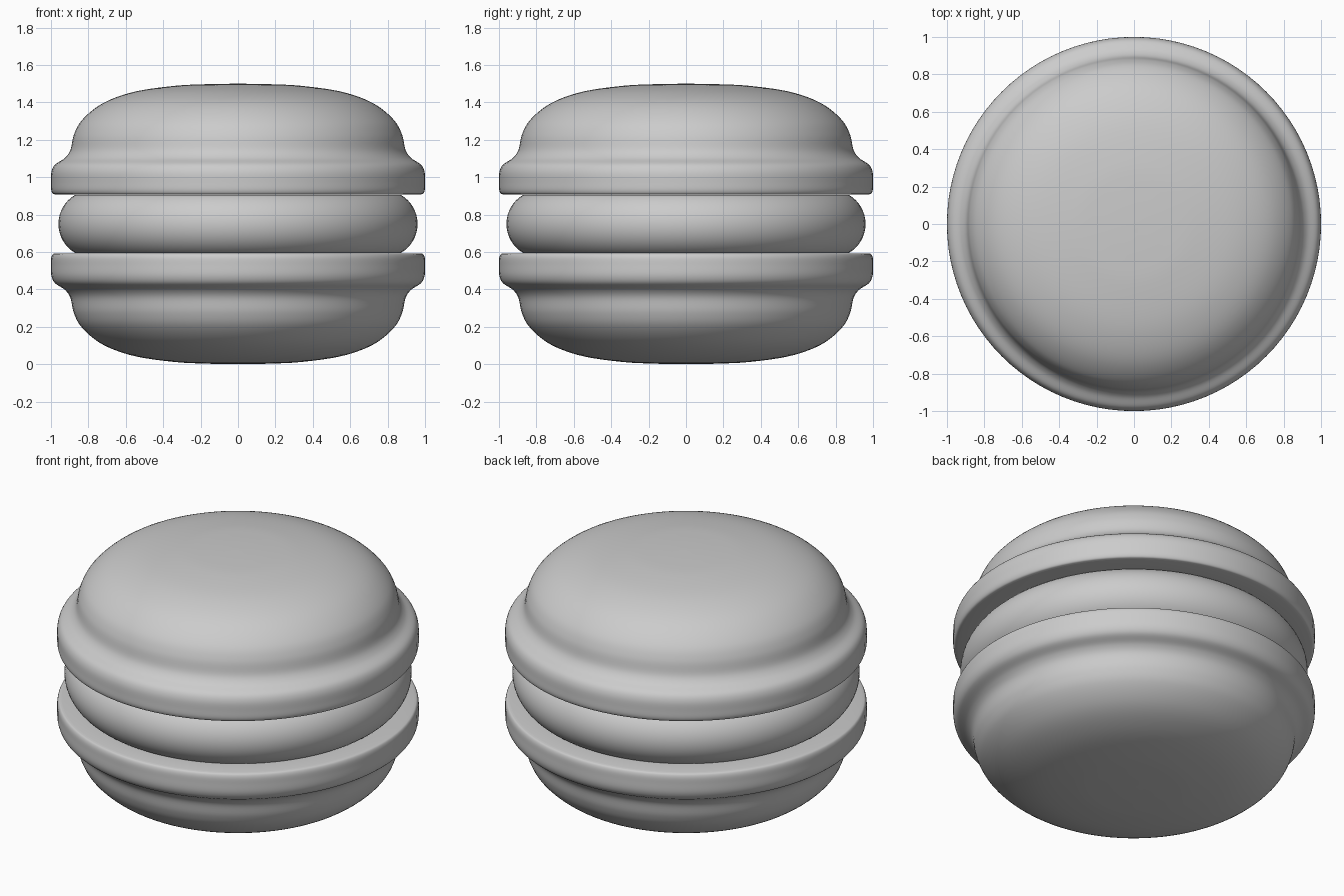
import bpy, bmesh, math
from mathutils import Vector

if "Cube" in bpy.data.objects:
    bpy.data.objects.remove(bpy.data.objects["Cube"])

SEGMENTS = 96
MID = 0.75  # height of the mirror plane


def smooth_curve(points, steps=6):
    """Catmull-Rom curve through (radius, z) points."""
    p = [Vector(q) for q in points]
    p = [2 * p[0] - p[1]] + p + [2 * p[-1] - p[-2]]
    out = []
    for i in range(1, len(p) - 2):
        a, b, c, d = p[i - 1:i + 3]
        # centripetal-style tangents for uneven spacing
        ta, tb, tc = [max((v - u).length, 1e-6) ** 0.5 for u, v in ((a, b), (b, c), (c, d))]
        m1 = tb * ((b - a) / ta - (c - a) / (ta + tb) + (c - b) / tb)
        m2 = tb * ((c - b) / tb - (d - b) / (tb + tc) + (d - c) / tc)
        for k in range(steps):
            t = k / steps
            out.append((2*t**3 - 3*t*t + 1) * b + (t**3 - 2*t*t + t) * m1
                       + (3*t*t - 2*t**3) * c + (t**3 - t*t) * m2)
    out.append(p[-2])
    return [(max(v.x, 0.0), v.y) for v in out]


def lathe(name, profile):
    """Spin a (radius, z) profile about z; the ends lie on the axis."""
    bm = bmesh.new()
    verts = [bm.verts.new((r, 0, z)) for r, z in profile]
    edges = [bm.edges.new(e) for e in zip(verts, verts[1:])]
    bmesh.ops.spin(bm, geom=verts + edges, axis=(0, 0, 1), cent=(0, 0, 0),
                   angle=2 * math.pi, steps=SEGMENTS, use_duplicate=False)
    bmesh.ops.remove_doubles(bm, verts=bm.verts, dist=1e-5)
    bmesh.ops.recalc_face_normals(bm, faces=bm.faces)
    mesh = bpy.data.meshes.new(name)
    bm.to_mesh(mesh)
    bm.free()
    obj = bpy.data.objects.new(name, mesh)
    bpy.context.collection.objects.link(obj)
    bpy.ops.object.select_all(action='DESELECT')
    obj.select_set(True)
    bpy.context.view_layer.objects.active = obj
    bpy.ops.object.shade_smooth_by_angle(angle=math.radians(40))
    return obj


# Shell: flat underside, ruffled foot, then the dome
foot_and_dome = smooth_curve([
    (0.975, 0.907), (0.99, 0.912), (0.998, 0.928), (1.0, 0.97), (0.997, 1.03),
    (0.98, 1.065), (0.925, 1.103), (0.898, 1.14), (0.878, 1.225), (0.842, 1.295),
    (0.74, 1.385), (0.58, 1.45), (0.34, 1.488), (0.17, 1.497), (0.0, 1.5)])
shell = [(0.0, 0.907), (0.85, 0.907)] + foot_and_dome
lathe("top_shell", shell)
lathe("bottom_shell", [(r, 2 * MID - z) for r, z in shell])

# Filling: flat disc with a bulging rim
rim = []
for i in range(25):
    a = math.radians(-90 + 180 * i / 24)
    rim.append((0.78 + 0.18 * math.cos(a), MID + 0.18 * math.sin(a)))
rim = [(r, z) for r, z in rim if abs(z - MID) < 0.165]
lathe("filling", [(0.0, rim[0][1])] + rim + [(0.0, rim[-1][1])])
